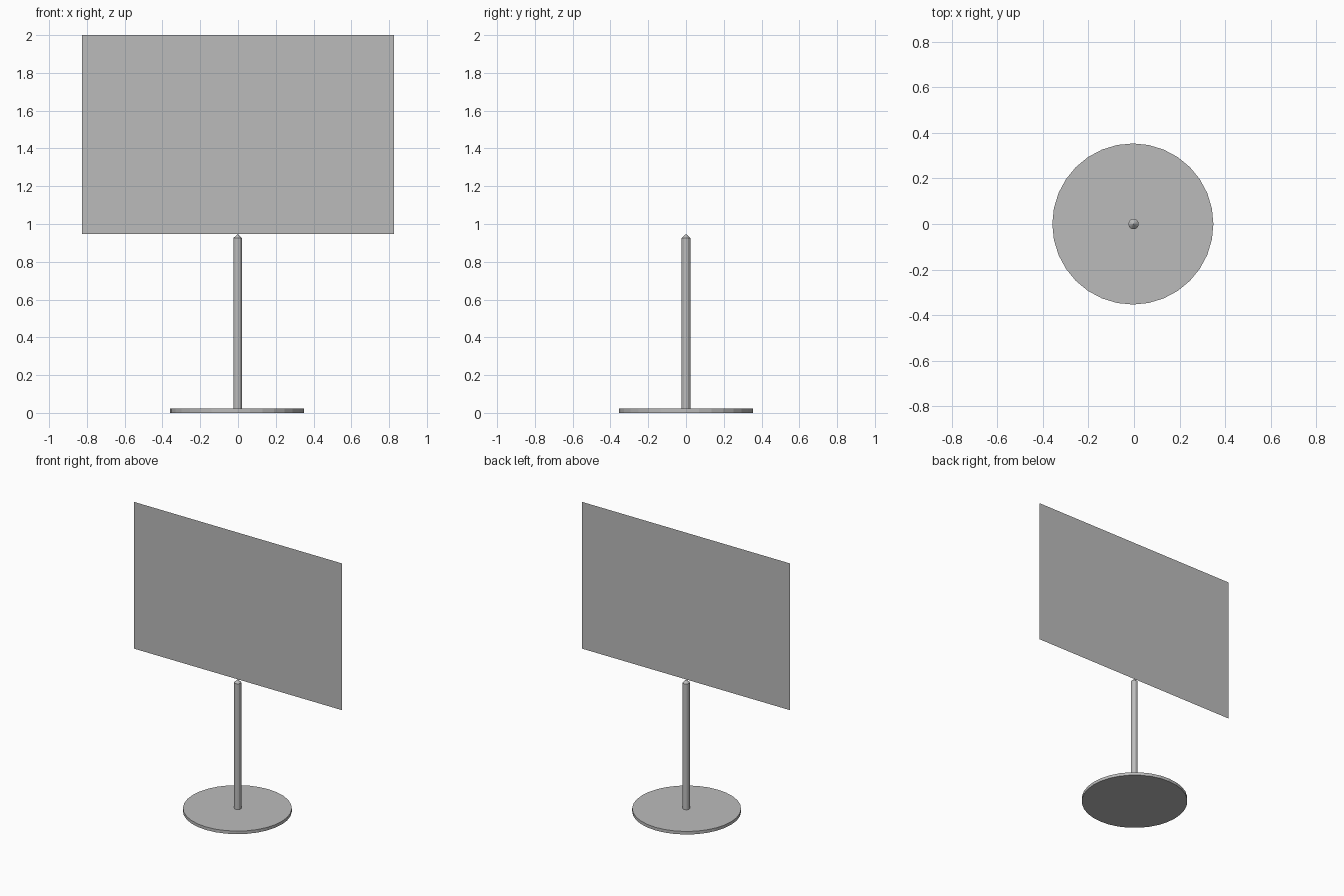
import bpy
import bmesh
import math

cube = bpy.data.objects.get("Cube")
if cube:
    bpy.data.objects.remove(cube, do_unlink=True)

# One plain grey for the whole stand
grey = bpy.data.materials.new("grey")
grey.use_nodes = True
colour = (0.5, 0.5, 0.5, 1)
grey.diffuse_color = colour
grey.node_tree.nodes["Principled BSDF"].inputs["Base Color"].default_value = colour


def add_object(name, bm):
    mesh = bpy.data.meshes.new(name)
    bmesh.ops.recalc_face_normals(bm, faces=bm.faces)
    bm.to_mesh(mesh)
    bm.free()
    mesh.materials.append(grey)
    obj = bpy.data.objects.new(name, mesh)
    bpy.context.collection.objects.link(obj)
    return obj


def lathe(name, profile, sides, x):
    """Spin a list of (radius, height) points around a vertical axis at x."""
    bm = bmesh.new()
    points = [bm.verts.new((x + r, 0, z)) for r, z in profile]
    edges = [bm.edges.new(pair) for pair in zip(points, points[1:])]
    bmesh.ops.spin(bm, geom=points + edges, cent=(x, 0, 0), axis=(0, 0, 1),
                   angle=math.tau, steps=sides)
    bmesh.ops.remove_doubles(bm, verts=bm.verts, dist=0.0001)
    return add_object(name, bm)


# Round foot and pole with a pointed tip
lathe("base_disc", [(0, 0), (0.354, 0), (0.354, 0.022), (0, 0.022)], 32, -0.005)
lathe("pole", [(0, 0.01), (0.023, 0.01), (0.023, 0.925), (0, 0.947)], 12, -0.002)

# Paper-thin upright sign panel
half_width, bottom, top = 0.825, 0.947, 2.0
bm = bmesh.new()
corners = [(-half_width, bottom), (half_width, bottom), (half_width, top), (-half_width, top)]
bm.faces.new([bm.verts.new((x, 0, z)) for x, z in corners])
add_object("sign_panel", bm)
